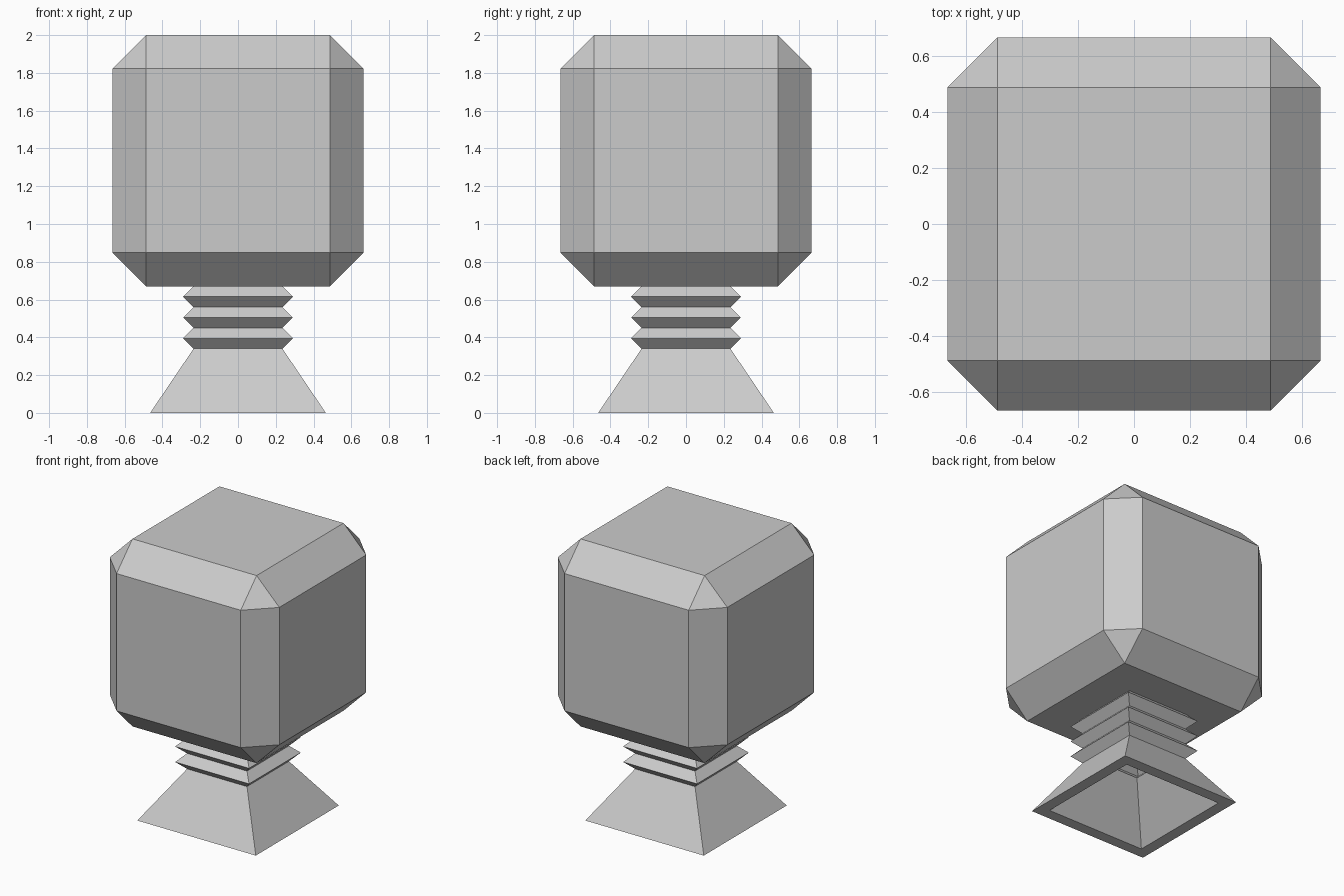
import bpy
import bmesh

# Remove the default cube
cube = bpy.data.objects.get("Cube")
if cube:
    bpy.data.objects.remove(cube, do_unlink=True)

# Single grey material
grey = bpy.data.materials.new("light_grey")
grey.use_nodes = True
colour = (0.6, 0.6, 0.6, 1)
grey.diffuse_color = colour
grey.node_tree.nodes["Principled BSDF"].inputs["Base Color"].default_value = colour


def add_object(name, bm):
    bmesh.ops.recalc_face_normals(bm, faces=bm.faces[:])
    mesh = bpy.data.meshes.new(name)
    bm.to_mesh(mesh)
    bm.free()
    mesh.materials.append(grey)
    obj = bpy.data.objects.new(name, mesh)
    bpy.context.collection.objects.link(obj)
    return obj


def square_loft(name, profile):
    """Stack square rings of (half width, height) into a closed shell."""
    bm = bmesh.new()
    rings = [[bm.verts.new((sx * half, sy * half, z))
              for sx, sy in ((-1, -1), (1, -1), (1, 1), (-1, 1))]
             for half, z in profile]
    for low, high in zip(rings, rings[1:] + rings[:1]):
        for i in range(4):
            j = (i + 1) % 4
            bm.faces.new((low[i], low[j], high[j], high[i]))
    return add_object(name, bm)


# Block head with flat chamfered edges and corners
HEAD, CHAMFER, HEIGHT = 1.33, 0.178, 2.0
bm = bmesh.new()
bmesh.ops.create_cube(bm, size=HEAD)
bmesh.ops.translate(bm, verts=bm.verts, vec=(0, 0, HEIGHT - HEAD / 2))
bmesh.ops.bevel(bm, geom=bm.edges[:], offset=CHAMFER, offset_type='OFFSET',
                segments=1, profile=0.5, affect='EDGES')
add_object("head", bm)

# Hollow flared foot and pleated neck, with a parallel inner wall
WALL, FOOT_TOP, PLEAT = 0.08, 0.34, 0.055
outer = [(0.465, 0)]
outer += [(0.29 if i % 2 else 0.235, FOOT_TOP + i * PLEAT) for i in range(7)]
inner = [(half - WALL, z) for half, z in reversed(outer)]
square_loft("foot_and_neck", outer + inner)
